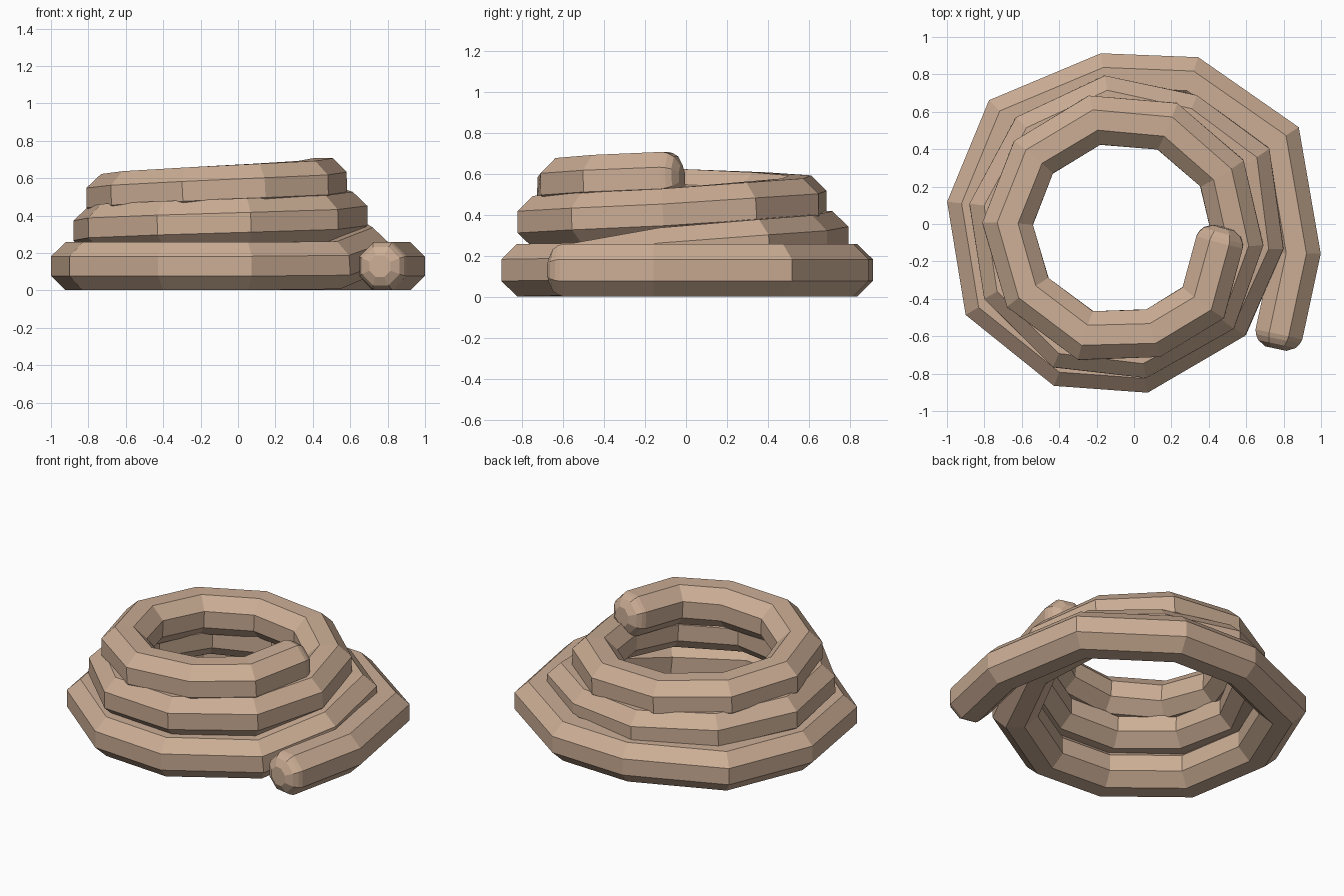
import bpy, bmesh, math
from mathutils import Vector

if "Cube" in bpy.data.objects:
    bpy.data.objects.remove(bpy.data.objects["Cube"])

APOTHEM = 0.128
SIDES = 8
RAD = APOTHEM / math.cos(math.pi / SIDES)

# outer corners of the coil seen from above (x, y) and centre height z
outer = [
    # bottom turn
    (1.0, -.18, .13), (.88, .51, .13), (.35, .89, .13), (-.18, .915, .13),
    (-.78, .65, .13), (-1.0, .12, .13), (-.9, -.48, .13), (-.44, -.86, .13),
    (.05, -.905, .13), (.59, -.6, .135),
    # middle turn
    (.80, -.13, .21), (.72, .40, .25), (.34, .69, .27), (-.17, .79, .29),
    (-.64, .56, .305), (-.88, .1, .32), (-.8, -.4, .335), (-.44, -.76, .35),
    (.05, -.825, .365), (.52, -.57, .38),
    # top turn
    (.69, -.13, .40), (.585, .34, .43), (.22, .65, .45), (-.26, .68, .465),
    (-.65, .43, .48), (-.81, 0, .495), (-.68, -.44, .51), (-.31, -.72, .53),
    (.13, -.715, .55), (.46, -.52, .565)]

# move the outer corners inward to get the centre line, then add both ends
path = [Vector((.775, -.59, .13))]
for x, y, z in outer:
    k = 1 - 0.134 / math.hypot(x, y)
    path.append(Vector((x * k, y * k, z)))
path.append(Vector((.458, -.095, .58)))

bm = bmesh.new()


def ring(c, tangent, scale=1.0, miter=1.0):
    side = tangent.cross(Vector((0, 0, 1))).normalized()
    up = side.cross(tangent).normalized()
    vs = []
    for i in range(SIDES):
        a = 2 * math.pi * (i + .5) / SIDES
        vs.append(bm.verts.new(c + side * (math.cos(a) * RAD * scale * miter)
                               + up * (math.sin(a) * RAD * scale)))
    return vs


# rounded end: distance beyond the end, relative size
CAP = [(.078, .45), (.053, .80), (.025, .94)]
rings = []
first = (path[1] - path[0]).normalized()
last = (path[-1] - path[-2]).normalized()
for d, s in CAP:
    rings.append(ring(path[0] - first * d, first, s))
for i, p in enumerate(path):
    a = (p - path[i - 1]).normalized() if i else first
    b = (path[i + 1] - p).normalized() if i < len(path) - 1 else last
    t = (a + b).normalized()
    rings.append(ring(p, t, 1.0, 1 / max(.7, t.dot(a))))
for d, s in reversed(CAP):
    rings.append(ring(path[-1] + last * d, last, s))

# skin the rings and close the ends
for r0, r1 in zip(rings, rings[1:]):
    for i in range(SIDES):
        j = (i + 1) % SIDES
        bm.faces.new((r0[i], r0[j], r1[j], r1[i]))
bm.faces.new(rings[0])
bm.faces.new(rings[-1])
bmesh.ops.recalc_face_normals(bm, faces=bm.faces)

mesh = bpy.data.meshes.new("coiled_rope")
bm.to_mesh(mesh)
bm.free()
mat = bpy.data.materials.new("rope tan")
mat.diffuse_color = (0.60, 0.42, 0.30, 1)
mat.use_nodes = True
mat.node_tree.nodes["Principled BSDF"].inputs["Base Color"].default_value = mat.diffuse_color
mesh.materials.append(mat)
rope = bpy.data.objects.new("coiled_rope", mesh)
bpy.context.collection.objects.link(rope)
